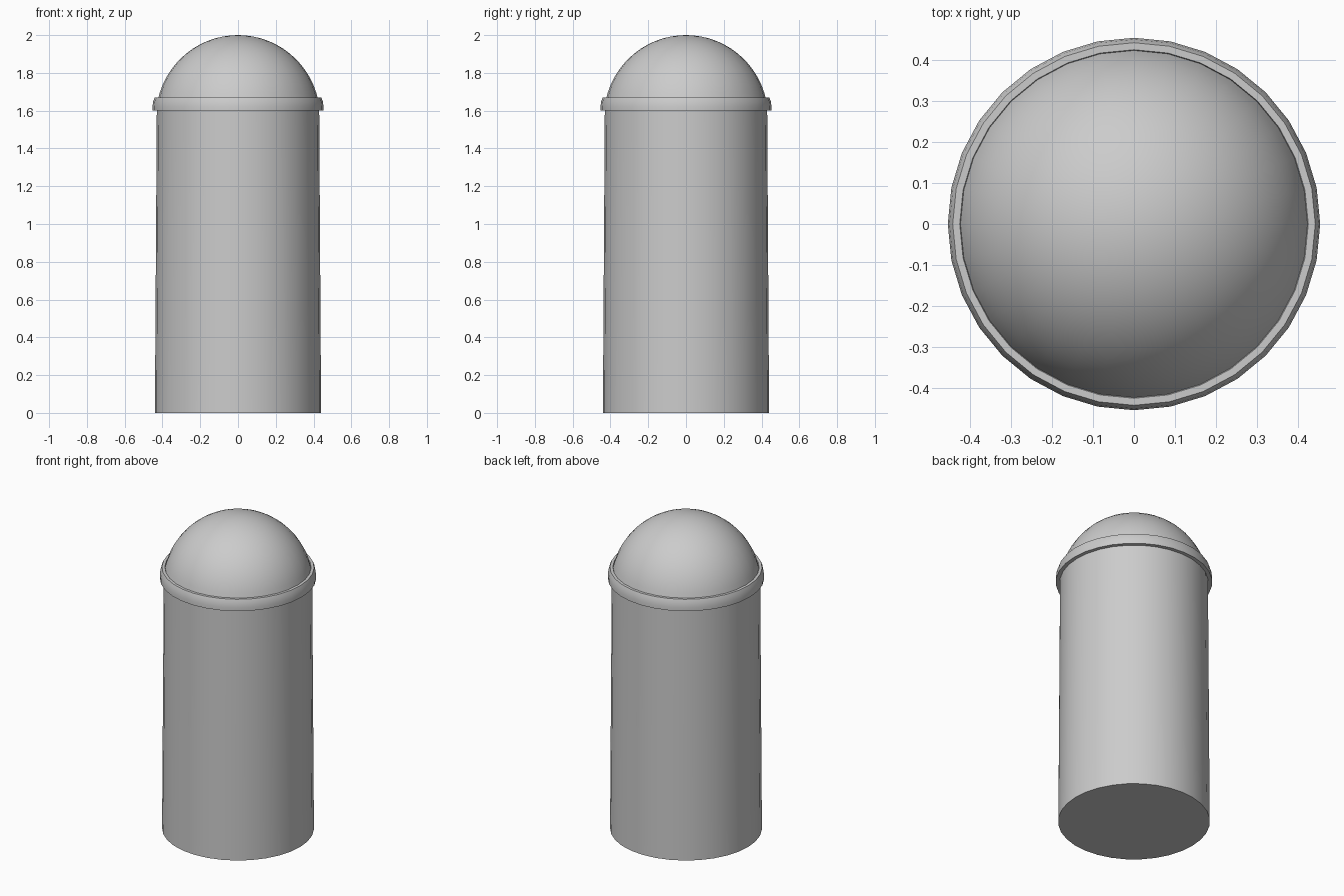
import bpy, bmesh, math

if "Cube" in bpy.data.objects:
    bpy.data.objects.remove(bpy.data.objects["Cube"])

SIDES = 32


def lathe(name, profile):
    """Spin an (r, z) profile, listed bottom to top, around z."""
    bm = bmesh.new()
    rings = []
    for r, z in profile:
        if r == 0:
            rings.append([bm.verts.new((0, 0, z))] * SIDES)
        else:
            rings.append([bm.verts.new((r * math.cos(2 * math.pi * i / SIDES),
                                        r * math.sin(2 * math.pi * i / SIDES), z))
                          for i in range(SIDES)])
    for low, high in zip(rings, rings[1:]):
        for i in range(SIDES):
            j = (i + 1) % SIDES
            corners = list(dict.fromkeys((low[i], low[j], high[j], high[i])))
            bm.faces.new(corners)
    mesh = bpy.data.meshes.new(name)
    bm.to_mesh(mesh)
    bm.free()
    obj = bpy.data.objects.new(name, mesh)
    bpy.context.collection.objects.link(obj)
    bpy.context.view_layer.objects.active = obj
    obj.select_set(True)
    bpy.ops.object.shade_smooth_by_angle(angle=math.radians(35))
    obj.select_set(False)
    return obj


# Slightly tapered body with a flat base
lathe("body", [(0, 0), (0.44, 0), (0.43, 1.6)])

# Collar with a rounded shoulder
lathe("collar", [(0.428, 1.6), (0.453, 1.6), (0.453, 1.622), (0.449, 1.65),
                 (0.441, 1.67), (0.424, 1.67), (0.42, 1.66)])

# Domed lid: spherical cap running from the collar to the top
radius, centre, steps = 0.434, 1.566, 14
start = math.radians(12)
dome = []
for k in range(steps):
    a = start + (math.pi / 2 - start) * k / steps
    dome.append((radius * math.cos(a), centre + radius * math.sin(a)))
lathe("dome_lid", dome + [(0, centre + radius)])
